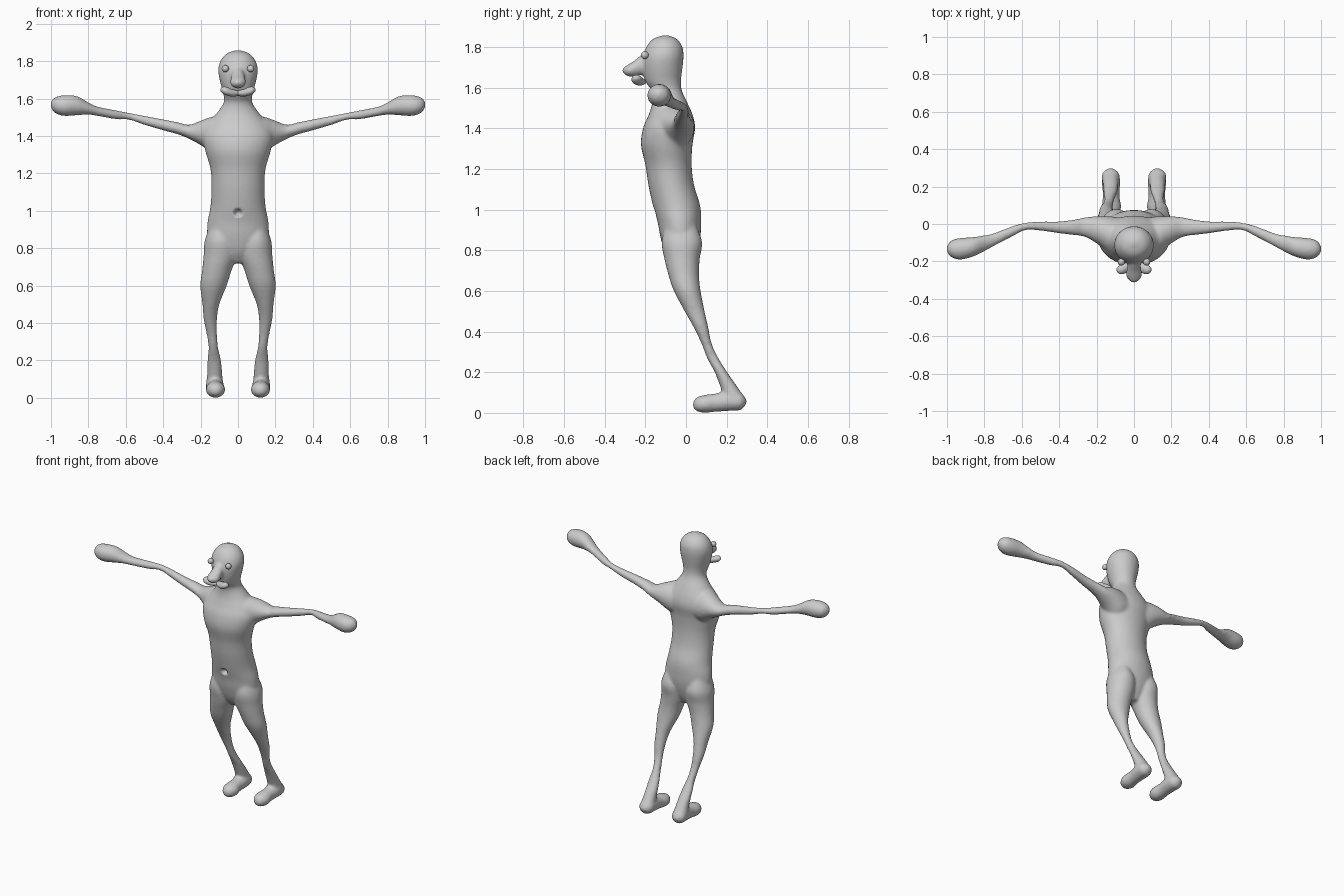
import bpy, bmesh, math
from mathutils import Vector

default = bpy.data.objects.get("Cube")
if default:
    bpy.data.objects.remove(default, do_unlink=True)

clay = bpy.data.materials.new("grey clay")
clay.use_nodes = True
GREY = (0.6, 0.6, 0.6, 1)
clay.diffuse_color = GREY
clay.node_tree.nodes["Principled BSDF"].inputs["Base Color"].default_value = GREY


def blend(rows, steps=4):
    """Smooth spline through the cross-section rows."""
    result = []
    last = len(rows) - 1
    for i in range(last):
        p, q, r, s = (rows[min(max(i + k, 0), last)] for k in (-1, 0, 1, 2))
        for k in range(steps):
            t = k / steps
            result.append([b + 0.5 * t * (c - a + t * (2*a - 5*b + 4*c - d + t * (3*(b - c) + d - a)))
                           for a, b, c, d in zip(p, q, r, s)])
    return result + [list(rows[-1])]


def loft(bm, rows, axis, side=1, sides=32):
    """Elliptical sections (position, u min, u max, v min, v max) along an axis."""
    u, v = [k for k in range(3) if k != axis]
    rings = []
    for pos, u0, u1, v0, v1 in blend(rows):
        ring = []
        for k in range(sides):
            angle = math.tau * k / sides
            co = Vector()
            co[axis] = pos
            co[u] = (u0 + u1) / 2 + (u1 - u0) / 2 * math.cos(angle)
            co[v] = (v0 + v1) / 2 + (v1 - v0) / 2 * math.sin(angle)
            co.x *= side
            ring.append(bm.verts.new(co))
        rings.append(ring)
    faces = [bm.faces.new(rings[0]), bm.faces.new(rings[-1][::-1])]
    for a, b in zip(rings, rings[1:]):
        for k in range(sides):
            n = (k + 1) % sides
            faces.append(bm.faces.new((a[k], b[k], b[n], a[n])))
    bmesh.ops.recalc_face_normals(bm, faces=faces)


def finish(bm, name):
    mesh = bpy.data.meshes.new(name)
    bm.to_mesh(mesh)
    bm.free()
    obj = bpy.data.objects.new(name, mesh)
    bpy.context.collection.objects.link(obj)
    mesh.materials.append(clay)
    mesh.shade_smooth()
    return obj


# Trunk, neck and head: height, half width, front, back
trunk = [
    (.72, .03, -.06, .02), (.78, .10, -.10, .05), (.86, .16, -.125, .07),
    (.94, .163, -.14, .075), (1.02, .148, -.163, .07), (1.12, .142, -.185, .04),
    (1.22, .147, -.20, .028), (1.32, .175, -.222, .032), (1.40, .19, -.212, .045),
    (1.46, .165, -.187, .035), (1.52, .115, -.167, .01), (1.58, .076, -.167, -.018),
    (1.63, .08, -.20, -.025), (1.69, .096, -.214, -.018), (1.75, .106, -.213, -.012),
    (1.80, .095, -.196, -.017), (1.84, .062, -.163, -.045), (1.859, .012, -.11, -.09)]

# Leg: height, inner, outer, front, back
leg = [
    (.92, .05, .15, -.10, .05), (.84, .01, .178, -.12, .08), (.76, .005, .184, -.107, .068),
    (.68, .035, .192, -.087, .064), (.60, .06, .202, -.06, .072), (.50, .10, .19, -.007, .092),
    (.42, .112, .184, .038, .11), (.34, .112, .168, .076, .127), (.27, .106, .158, .103, .16),
    (.20, .09, .164, .141, .203), (.13, .084, .165, .168, .252), (.07, .08, .17, .19, .288),
    (.03, .09, .16, .21, .28)]

# Foot: depth, inner, outer, bottom, top
foot = [
    (.033, .11, .13, .03, .05), (.05, .085, .155, .01, .075), (.09, .068, .172, 0, .088),
    (.15, .078, .166, .006, .096), (.22, .074, .172, .01, .11), (.27, .08, .17, .014, .10),
    (.298, .11, .14, .045, .065)]

# Arm and mitten hand: reach, front, back, bottom, top
arm = [
    (.05, -.15, .03, 1.30, 1.48), (.12, -.165, .04, 1.295, 1.505), (.19, -.11, .042, 1.345, 1.486),
    (.26, -.07, .036, 1.384, 1.46), (.32, -.06, .024, 1.408, 1.473), (.40, -.05, .014, 1.43, 1.489),
    (.50, -.036, .014, 1.459, 1.508), (.58, -.033, .007, 1.486, 1.524), (.65, -.067, -.011, 1.489, 1.537),
    (.75, -.119, -.049, 1.507, 1.557), (.80, -.146, -.06, 1.514, 1.579), (.86, -.174, -.07, 1.511, 1.613),
    (.93, -.191, -.075, 1.507, 1.618), (.98, -.176, -.09, 1.524, 1.606), (1.002, -.145, -.125, 1.555, 1.58)]

# Nose: depth, half width, bottom, top
nose = [
    (-.15, .03, 1.68, 1.79), (-.21, .034, 1.665, 1.768), (-.25, .04, 1.655, 1.737),
    (-.285, .04, 1.656, 1.714), (-.312, .015, 1.673, 1.697)]

body_bm = bmesh.new()
loft(body_bm, [(z, -w, w, f, b) for z, w, f, b in trunk], 2)
loft(body_bm, [(y, -w, w, lo, hi) for y, w, lo, hi in nose], 1)
for side in (1, -1):
    loft(body_bm, leg, 2, side)
    loft(body_bm, foot, 1, side)
    loft(body_bm, arm, 0, side)
body = finish(body_bm, "body")

# Fuse the limbs into one skin and soften the joins
remesh = body.modifiers.new("fuse", 'REMESH')
remesh.mode = 'VOXEL'
remesh.voxel_size = 0.008
remesh.use_smooth_shade = True
soften = body.modifiers.new("soften", 'SMOOTH')
soften.factor = 0.5
soften.iterations = 10
bpy.context.view_layer.objects.active = body
for modifier in list(body.modifiers):
    bpy.ops.object.modifier_apply(modifier=modifier.name)

# Navel: dent pressed into the belly
navel = Vector((0, 0, .99))
for vert in body.data.vertices:
    gap = math.hypot(vert.co.x, vert.co.z - navel.z)
    if vert.co.y < -.1 and gap < .024:
        vert.co.y += .03 * (1 - (gap / .024) ** 2)
body.data.shade_smooth()

# Moustache halves and bead eyes
moustache = [
    (-.004, -.235, -.195, 1.615, 1.642), (.03, -.256, -.20, 1.611, 1.65),
    (.06, -.268, -.215, 1.617, 1.662), (.08, -.265, -.222, 1.626, 1.663),
    (.094, -.25, -.238, 1.641, 1.651)]
for side, label in ((1, "left"), (-1, "right")):
    bm = bmesh.new()
    loft(bm, moustache, 0, side, 20)
    finish(bm, label + "_moustache")
    bm = bmesh.new()
    bmesh.ops.create_uvsphere(bm, u_segments=20, v_segments=12, radius=.019)
    bmesh.ops.translate(bm, verts=bm.verts, vec=(.068 * side, -.203, 1.76))
    finish(bm, label + "_eye")
